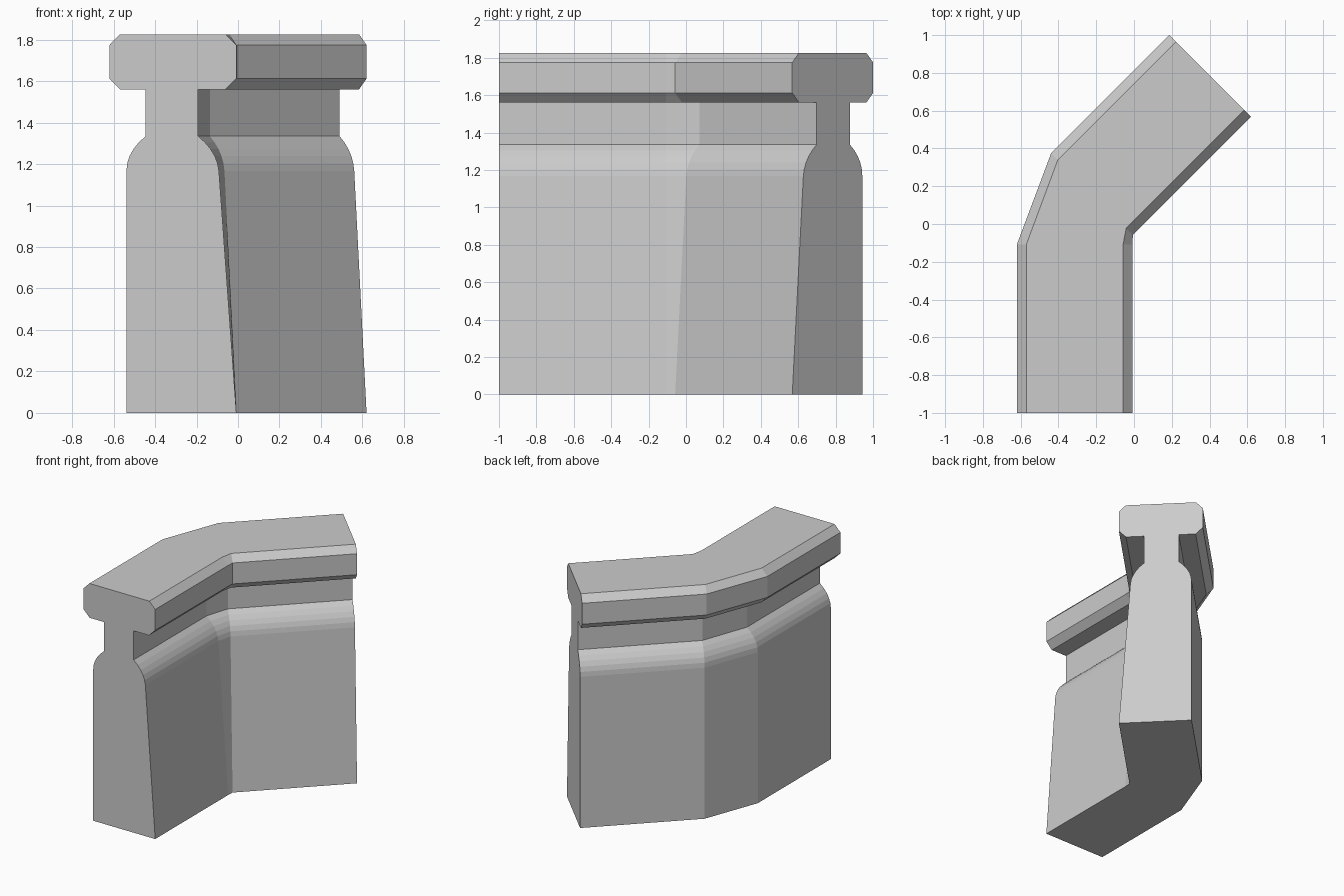
import bpy, bmesh
from mathutils import Vector

if "Cube" in bpy.data.objects:
    bpy.data.objects.remove(bpy.data.objects["Cube"])

WALL_STEPS = 5
WIDTH = 0.612


def bezier(a, c, b, n=WALL_STEPS):
    """Points of a quadratic curve from a to b, both ends included."""
    a, c, b = Vector(a), Vector(c), Vector(b)
    return [a * (1 - t) ** 2 + c * 2 * t * (1 - t) + b * t * t
            for t in (i / n for i in range(n + 1))]


# Cross-section: (distance from the inner edge, height)
inner_shoulder = bezier((0.084, 1.167), (0.092, 1.26), (0.184, 1.335))
outer_shoulder = bezier((0.437, 1.335), (0.53, 1.26), (0.53, 1.167))
rail = [(0.184, 1.56), (0.052, 1.56), (0, 1.612), (0, 1.774), (0.05, 1.825),
        (WIDTH - 0.05, 1.825), (WIDTH, 1.774), (WIDTH, 1.612),
        (WIDTH - 0.052, 1.56), (0.437, 1.56)]
profile = [(0, 0)] + inner_shoulder + rail + outer_shoulder + [(0.53, 0)]

# Stations along the wall: inner edge point and outward direction
straight = Vector((-1, 0, 0))
turned = Vector((-1, 1, 0)).normalized()
stations = [((-0.008, -1.0), straight), ((-0.008, -0.108), straight),
            ((-0.006, -0.058), turned), ((0.62, 0.568), turned)]

# Sweep the cross-section through the bend
bm = bmesh.new()
rings = []
for (x, y), out in stations:
    rings.append([bm.verts.new(Vector((x, y, z)) + out * d) for d, z in profile])
n = len(profile)
for r0, r1 in zip(rings, rings[1:]):
    for i in range(n):
        j = (i + 1) % n
        bm.faces.new((r0[i], r0[j], r1[j], r1[i]))

# End caps
bm.faces.new(rings[0])
bm.faces.new(rings[-1][::-1])
bmesh.ops.recalc_face_normals(bm, faces=bm.faces[:])

mesh = bpy.data.meshes.new("parapet_wall_corner")
bm.to_mesh(mesh)
bm.free()
wall = bpy.data.objects.new("parapet_wall_corner", mesh)
bpy.context.collection.objects.link(wall)
